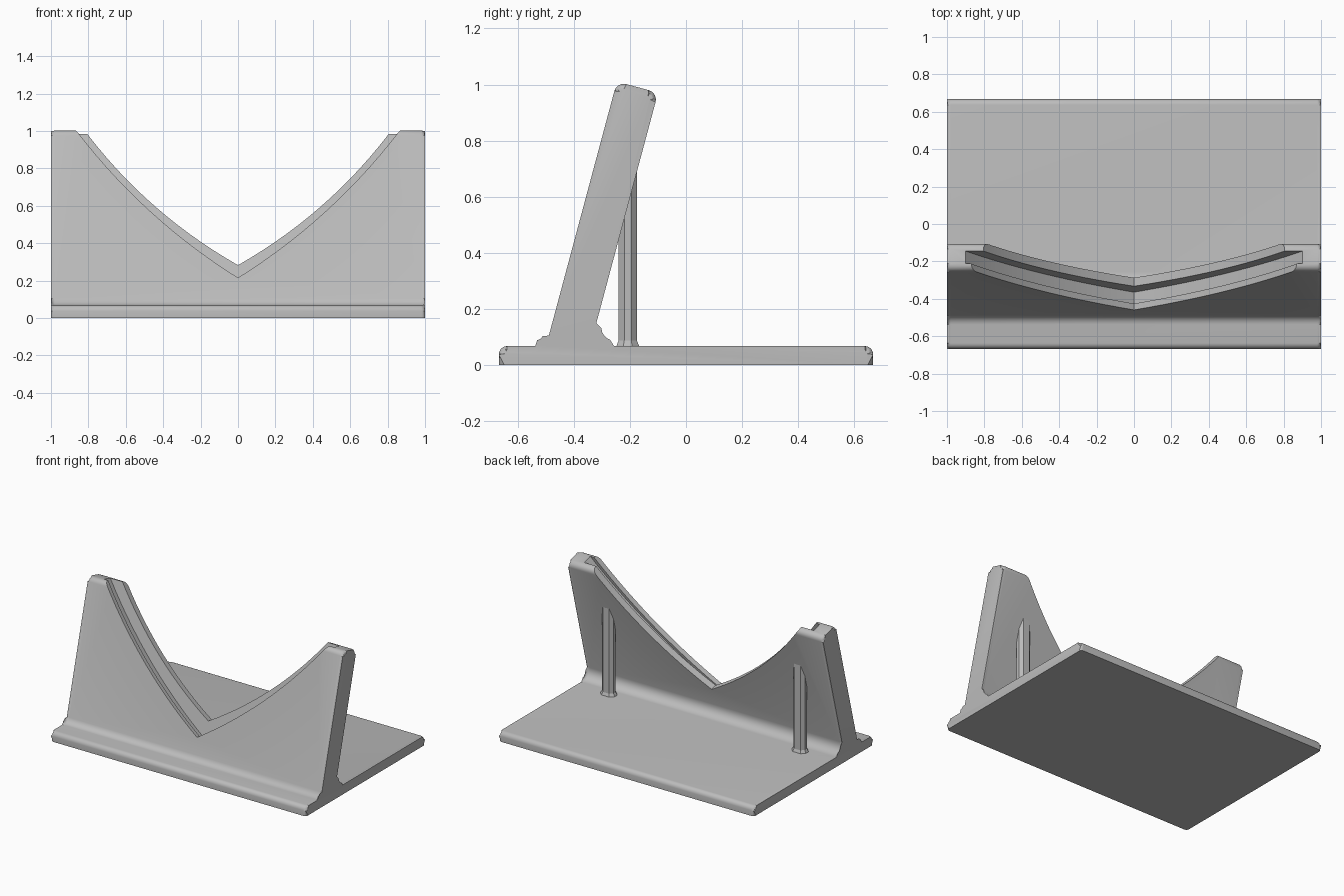
import bpy, bmesh
from math import sin, cos, tan, pi, radians, atan, acos
from mathutils import Vector

if "Cube" in bpy.data.objects:
    bpy.data.objects.remove(bpy.data.objects["Cube"])

# One plain grey for the whole stand
grey = bpy.data.materials.new("plain grey")
grey.use_nodes = True
COLOUR = (0.5, 0.5, 0.5, 1)
grey.diffuse_color = COLOUR
grey.node_tree.nodes["Principled BSDF"].inputs["Base Color"].default_value = COLOUR

LEAN = radians(15)
FOOT = Vector((-0.517, 0))              # where the front face of the wall meets the ground
ALONG = Vector((sin(LEAN), cos(LEAN)))  # up the wall
ACROSS = Vector((cos(LEAN), -sin(LEAN)))  # through the wall
THICK, TOP, BASE = 0.152, 1.046, 0.068


def on_wall(s, t):
    return FOOT + ALONG * s + ACROSS * t


def make_object(name, bm):
    bmesh.ops.recalc_face_normals(bm, faces=bm.faces)
    mesh = bpy.data.meshes.new(name)
    bm.to_mesh(mesh)
    bm.free()
    mesh.materials.append(grey)
    ob = bpy.data.objects.new(name, mesh)
    bpy.context.scene.collection.objects.link(ob)
    return ob


def loft(rings):
    """Closed solid through rings of matching points."""
    bm = bmesh.new()
    loops = [[bm.verts.new(p) for p in ring] for ring in rings]
    bm.faces.new(loops[0])
    bm.faces.new(loops[-1])
    for a, b in zip(loops, loops[1:]):
        for i in range(len(a)):
            j = (i + 1) % len(a)
            bm.faces.new((a[i], a[j], b[j], b[i]))
    return bm


def rounded(corners, steps=6):
    """Polygon of (point, radius) with each corner turned into an arc."""
    out = []
    for i, (p, r) in enumerate(corners):
        if r == 0:
            out.append(p)
            continue
        u = (corners[i - 1][0] - p).normalized()
        v = (corners[(i + 1) % len(corners)][0] - p).normalized()
        half = acos(u.dot(v)) / 2
        centre = p + (u + v).normalized() * (r / sin(half))
        start = p + u * (r / tan(half)) - centre
        end = p + v * (r / tan(half)) - centre
        for k in range(steps + 1):
            f = k / steps
            sweep = pi - 2 * half
            out.append(centre + (start * sin((1 - f) * sweep) + end * sin(f * sweep)) / sin(sweep))
    return out


# Base and leaning wall: one filleted profile, rounded at both ends
s_front = BASE / cos(LEAN)
s_back = (BASE + THICK * sin(LEAN)) / cos(LEAN)
profile = rounded([
    (Vector((-0.667, 0)), 0),
    (Vector((-0.667, BASE)), 0.03),
    (on_wall(s_front, 0), 0.05),
    (on_wall(TOP, 0), 0.035),
    (on_wall(TOP, THICK), 0.035),
    (on_wall(s_back, THICK), 0.065),
    (Vector((0.667, BASE)), 0.03),
    (Vector((0.667, 0)), 0),
])
bm = loft([[(x, p.x, p.y) for p in profile] for x in (-1, 1)])
rim = [e for e in bm.edges
       if abs(e.verts[0].co.x - e.verts[1].co.x) < 0.001
       and max(v.co.z for v in e.verts) > 0.001]
bmesh.ops.bevel(bm, geom=rim, offset=0.02, segments=3, profile=0.5, affect='EDGES')
stand = make_object("base_and_wall", bm)


# Pointed cradle: a curved cut mirrored about the middle
def cradle_cut(name, low, half_width, t0, t1, sag=0.055, steps=14):
    a, b = Vector((0, low)), Vector((half_width, TOP))
    chord = b - a
    normal = Vector((chord.y, -chord.x)).normalized()
    side = [a + chord * (k / steps) + normal * (4 * sag * (k / steps) * (1 - k / steps))
            for k in range(steps + 1)]
    side.append(Vector((half_width, TOP + 0.2)))
    outline = [Vector((-p.x, p.y)) for p in reversed(side[1:])] + side
    rings = []
    for t in (t0, t1):
        ring = []
        for p in outline:
            q = on_wall(p.y, t)
            ring.append((p.x, q.x, q.y))
        rings.append(ring)
    cutter = make_object(name, loft(rings))
    cutter.hide_render = True
    mod = stand.modifiers.new(name, 'BOOLEAN')
    mod.operation, mod.solver, mod.object = 'DIFFERENCE', 'EXACT', cutter
    bpy.ops.object.select_all(action='DESELECT')
    bpy.context.view_layer.objects.active = stand
    stand.select_set(True)
    bpy.ops.object.modifier_apply(modifier=name)
    bpy.data.objects.remove(cutter)


cradle_cut("ridge_cut", 0.321, 0.805, -0.1, 0.3)
cradle_cut("lip_cut", 0.223, 0.87, -0.1, 0.07)
cradle_cut("groove_cut", 0.197, 0.90, 0.035, 0.105)
bpy.ops.object.shade_smooth_by_angle(angle=radians(30))


# Upright struts behind the wall, chamfered and flared at the foot
def strut(name, x):
    w, d, c = 0.045, 0.0325, 0.02
    section = [(w, d - c), (w - c, d), (c - w, d), (-w, d - c),
               (-w, c - d), (c - w, -d), (w - c, -d), (w, c - d)]
    rings = [[(x + px * k, -0.2075 + py * k, z) for px, py in section]
             for z, k in ((BASE - 0.01, 1.3), (BASE + 0.004, 1.2), (BASE + 0.02, 1), (0.73, 1))]
    make_object(name, loft(rings))


strut("left_strut", 0.75)
strut("right_strut", -0.75)
